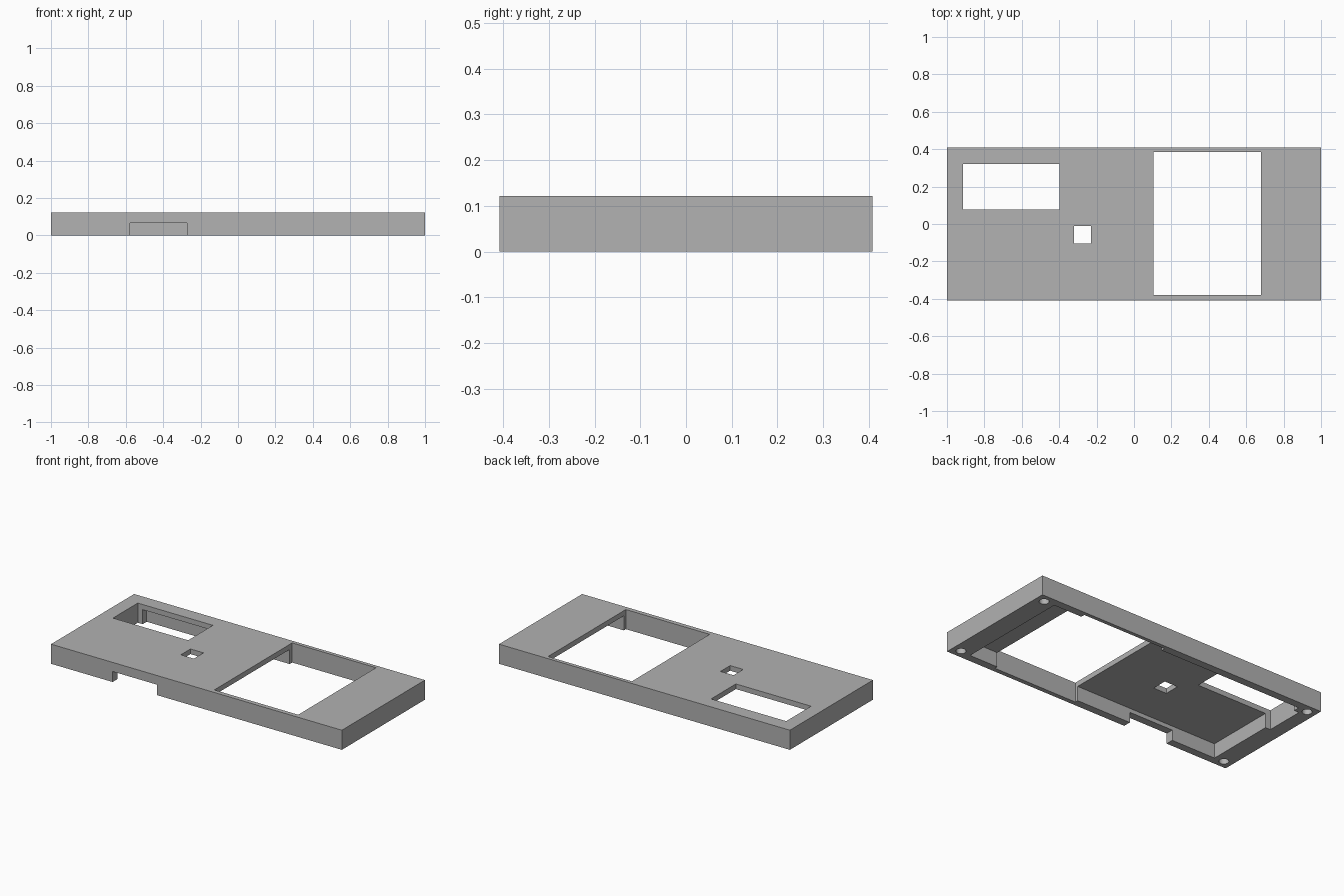
import bpy
from mathutils import Vector

default = bpy.data.objects.get("Cube")
if default:
    bpy.data.objects.remove(default, do_unlink=True)

HALF_Y, HEIGHT, CEILING = 0.408, 0.122, 0.09

grey = bpy.data.materials.new("plain_grey")
grey.use_nodes = True
colour = (0.445, 0.445, 0.445, 1)
grey.diffuse_color = colour
grey.node_tree.nodes["Principled BSDF"].inputs["Base Color"].default_value = colour


def box(name, low, high):
    """Axis-aligned box between two corners."""
    low, high = Vector(low), Vector(high)
    bpy.ops.mesh.primitive_cube_add(size=1, location=(low + high) / 2)
    obj = bpy.context.object
    obj.name = name
    obj.scale = high - low
    bpy.ops.object.transform_apply(location=True, rotation=False, scale=True)
    return obj


def cut(target, cutter):
    """Subtract the cutter from the target and discard it."""
    cutter.hide_render = True
    mod = target.modifiers.new(cutter.name, 'BOOLEAN')
    mod.operation = 'DIFFERENCE'
    mod.solver = 'EXACT'
    mod.object = cutter
    bpy.context.view_layer.objects.active = target
    bpy.ops.object.modifier_apply(modifier=mod.name)
    bpy.data.objects.remove(cutter, do_unlink=True)


# Solid lid
cover = box("case_cover", (-1, -HALF_Y, 0), (1, HALF_Y, HEIGHT))

# Hollow underside, leaving a thin top plate
cut(cover, box("pocket", (-0.88, -0.36, -0.1), (0.875, 0.36, CEILING)))

# Openings through the top: large window, small window, button hole
for name, x0, x1, y0, y1 in [
    ("large_window", 0.103, 0.68, -0.38, 0.385),
    ("small_window", -0.914, -0.397, 0.077, 0.321),
    ("button_hole", -0.32, -0.23, -0.105, -0.01),
]:
    cut(cover, box(name, (x0, y0, -0.2), (x1, y1, 0.3)))

# Cable slot in the lower front wall
cut(cover, box("cable_slot", (-0.577, -0.5, -0.1), (-0.272, -0.3, 0.065)))

# Blind screw holes in the corners
for sx in (-1, 1):
    for sy in (-1, 1):
        bpy.ops.mesh.primitive_cylinder_add(
            vertices=32, radius=0.028, depth=2 * CEILING,
            location=(sx * 0.944, sy * 0.356, 0))
        bpy.context.object.name = "screw_hole"
        cut(cover, bpy.context.object)

cover.data.materials.clear()
cover.data.materials.append(grey)
for face in cover.data.polygons:
    face.material_index = 0

# Round screw holes shade smoothly, all other edges stay sharp
bpy.ops.object.select_all(action='DESELECT')
cover.select_set(True)
bpy.context.view_layer.objects.active = cover
bpy.ops.object.shade_smooth_by_angle()
